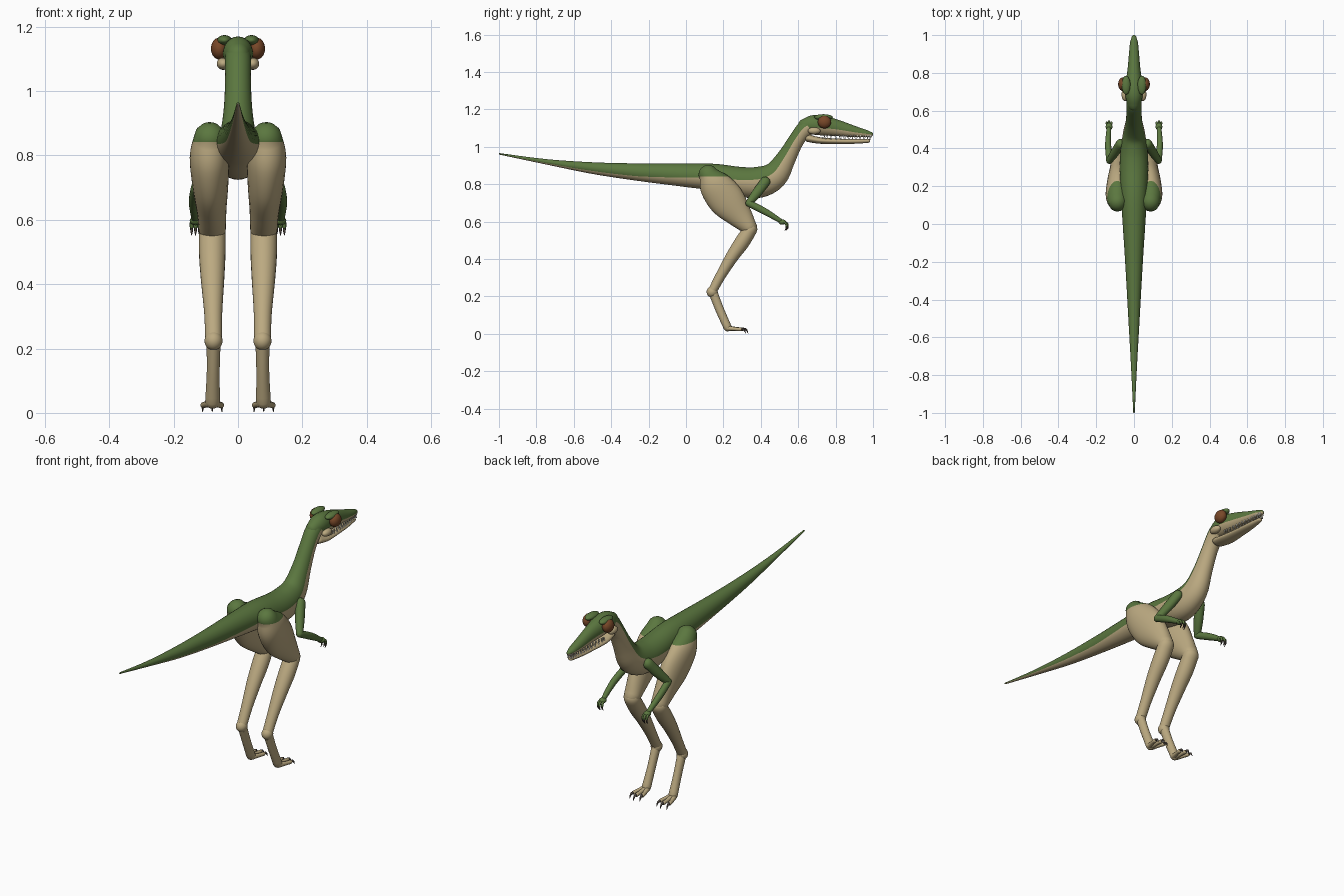
import bpy, bmesh, math
from mathutils import Vector, Matrix

if "Cube" in bpy.data.objects:
    bpy.data.objects.remove(bpy.data.objects["Cube"])


def material(name, rgb):
    m = bpy.data.materials.new(name)
    m.use_nodes = True
    m.diffuse_color = (*rgb, 1)
    m.node_tree.nodes["Principled BSDF"].inputs["Base Color"].default_value = (*rgb, 1)
    return m


GREEN = material("skin green", (0.105, 0.185, 0.05))
TAN = material("belly tan", (0.50, 0.40, 0.22))
BROWN = material("eye brown", (0.19, 0.065, 0.022))
CLAW = material("claw grey", (0.07, 0.055, 0.045))
IVORY = material("tooth ivory", (0.80, 0.77, 0.66))


def finish(name, bm, mats, angle=50):
    bmesh.ops.recalc_face_normals(bm, faces=bm.faces[:])
    mesh = bpy.data.meshes.new(name)
    bm.to_mesh(mesh)
    bm.free()
    for m in mats:
        mesh.materials.append(m)
    ob = bpy.data.objects.new(name, mesh)
    bpy.context.collection.objects.link(ob)
    bpy.ops.object.select_all(action='DESELECT')
    bpy.context.view_layer.objects.active = ob
    ob.select_set(True)
    bpy.ops.object.shade_smooth_by_angle(angle=math.radians(angle))
    return ob


def spline(pts, steps):
    """Catmull-Rom through tuples of any length."""
    p = [pts[0]] + list(pts) + [pts[-1]]
    out = []
    for a, b, c, d in zip(p, p[1:], p[2:], p[3:]):
        for i in range(steps):
            t = i / steps
            out.append([0.5 * (2*q + (r - o)*t + (2*o - 5*q + 4*r - s)*t*t
                               + (3*q - o - 3*r + s)*t**3)
                        for o, q, r, s in zip(a, b, c, d)])
    return out + [list(pts[-1])]


def loft(bm, pts, n=24, steps=4, split=None, rounded=True):
    """Skin ellipses (x, y, z, half width, half depth) along a smooth path.
    split(y) is the height on the ring where the lower colour begins."""
    st = spline(pts, steps)
    centres = [Vector(s[:3]) for s in st]
    rings = []
    for i, s in enumerate(st):
        t = (centres[min(i + 1, len(st) - 1)] - centres[max(i - 1, 0)]).normalized()
        side = (Vector((1, 0, 0)) - t * t.x).normalized()
        up = side.cross(t)
        stages = [(0, 1)]
        caps = [(math.sin(a), math.cos(a)) for a in (0.5, 0.95, 1.35)]
        r = min(s[3], s[4])
        if rounded and i == 0:
            stages = [(-o * r, k) for o, k in reversed(caps)] + stages
        elif rounded and i == len(st) - 1:
            stages += [(o * r, k) for o, k in caps]
        a0 = math.asin(split(s[1])) if split else 0
        for off, k in stages:
            ring = []
            for j in range(n):
                h = 2 * j / n
                if h < 1:
                    a = a0 + h * (math.pi - 2 * a0)
                else:
                    a = math.pi - a0 + (h - 1) * (math.pi + 2 * a0)
                ring.append(bm.verts.new(centres[i] + t * off + side * (s[3] * k * math.cos(a))
                                         + up * (s[4] * k * math.sin(a))))
            rings.append(ring)
    for a, b in zip(rings, rings[1:]):
        for j in range(n):
            f = bm.faces.new((a[j], a[(j + 1) % n], b[(j + 1) % n], b[j]))
            f.material_index = 0 if j < n // 2 else 1
    bm.faces.new(rings[0])
    bm.faces.new(rings[-1])


def tube(name, pts, mat, **kw):
    bm = bmesh.new()
    loft(bm, pts, **kw)
    return finish(name, bm, [mat, mat])


def ball(name, centre, radii, mat):
    bm = bmesh.new()
    bmesh.ops.create_uvsphere(bm, u_segments=24, v_segments=14, radius=1,
                              matrix=Matrix.Translation(centre) @ Matrix.Diagonal((*radii, 1)))
    return finish(name, bm, [mat])


# Tail, torso and neck in one sweep, green back over tan belly
bm = bmesh.new()
loft(bm, [(0, -0.997, .962, .004, .004), (0, -.75, .920, .016, .014),
          (0, -.5, .886, .030, .031), (0, -.25, .864, .044, .047),
          (0, 0, .848, .060, .063), (0, .15, .837, .070, .072),
          (0, .29, .813, .076, .079), (0, .39, .810, .072, .083),
          (0, .475, .848, .059, .072), (0, .535, .938, .045, .052),
          (0, .590, 1.035, .040, .042), (0, .640, 1.098, .041, .045),
          (0, .69, 1.115, .038, .042)],
     n=32, split=lambda y: max(-.5, min(.2, 1.1 * y - .2)))
finish("body", bm, [GREEN, TAN])

# Skull and snout, with a pale upper lip
HEAD = [(0, .635, 1.110, .036, .040), (0, .68, 1.117, .046, .052),
        (0, .74, 1.112, .045, .052), (0, .82, 1.098, .034, .042),
        (0, .90, 1.081, .027, .030), (0, .96, 1.071, .021, .020),
        (0, .989, 1.067, .012, .012)]
bm = bmesh.new()
loft(bm, HEAD, n=28, split=lambda y: -.3 + .8 * (y - .66))
finish("head", bm, [GREEN, TAN])

# Lower jaw
JAW = [(0, .655, 1.045, .036, .020), (0, .72, 1.033, .040, .017), (0, .82, 1.029, .031, .014),
       (0, .90, 1.029, .024, .013), (0, .975, 1.031, .013, .010)]
tube("lower_jaw", JAW, TAN)

# Teeth along both edges of the mouth
for name, rail, base, tip in (("upper_teeth", HEAD[2:], 1.064, 1.044),
                              ("lower_teeth", JAW[1:], 1.038, 1.054)):
    bm = bmesh.new()
    for p in spline(rail, 4):
        for s in (-1, 1):
            y = p[1] + (.009 if tip > base else 0)
            turn = Matrix.Rotation(math.pi if tip < base else 0, 4, 'X')
            bmesh.ops.create_cone(bm, cap_ends=True, segments=6, radius1=.005, radius2=0,
                                  depth=abs(tip - base),
                                  matrix=Matrix.Translation((s * p[3] * .68, y, (base + tip) / 2)) @ turn)
    finish(name, bm, [IVORY], 30)

for side, s in (("left", 1), ("right", -1)):
    def limb(part, pts, mat, **kw):
        return tube(f"{side}_{part}", [(s * p[0], *p[1:]) for p in pts], mat, **kw)

    # Eye, brow and cheek
    ball(f"{side}_eye", (s * .058, .74, 1.132), (.026, .036, .034), BROWN)
    ball(f"{side}_brow", (s * .042, .735, 1.158), (.023, .050, .016), GREEN)
    ball(f"{side}_cheek", (s * .046, .685, 1.085), (.020, .034, .019), TAN)

    # Thigh, cut level so that its top can be green
    bm = bmesh.new()
    loft(bm, [(s * .088, .118, .853, .050, .052), (s * .089, .155, .795, .061, .086),
              (s * .086, .22, .712, .056, .096), (s * .082, .29, .628, .046, .068),
              (s * .080, .338, .570, .042, .043)], n=28, steps=5)
    level = .842
    bmesh.ops.bisect_plane(bm, geom=bm.verts[:] + bm.edges[:] + bm.faces[:],
                           plane_co=(0, 0, level), plane_no=(0, 0, 1))
    for f in bm.faces:
        f.material_index = 0 if f.calc_center_median().z > level else 1
    finish(f"{side}_thigh", bm, [GREEN, TAN])

    # Lower leg
    limb("shin", [(.080, .345, .560, .041, .037), (.080, .300, .490, .041, .040),
                  (.079, .245, .410, .036, .034), (.077, .185, .310, .028, .027),
                  (.076, .142, .230, .026, .024)], TAN)
    ball(f"{side}_ankle", (s * .076, .140, .224), (.028, .030, .030), TAN)
    limb("metatarsal", [(.076, .145, .220, .022, .024), (.077, .180, .130, .020, .023),
                        (.079, .222, .035, .023, .022)], TAN)

    # Arm
    limb("upper_arm", [(.072, .425, .815, .024, .027), (.100, .380, .755, .023, .026),
                       (.130, .335, .698, .017, .018)], GREEN, n=18)
    limb("forearm", [(.130, .335, .698, .017, .018), (.137, .420, .655, .016, .018),
                     (.133, .505, .604, .012, .012)], GREEN, n=18)
    ball(f"{side}_hand", (s * .132, .515, .597), (.018, .020, .014), GREEN)

    # Toes, fingers and their claws
    for k, label in ((-1, "inner"), (0, "middle"), (1, "outer")):
        reach = .012 if k == 0 else 0
        tx, ty = .080 + .027 * k, .290 + reach
        limb(f"{label}_toe", [(.079 + .008 * k, .222, .030, .014, .014),
                              (.080 + .021 * k, .262 + reach, .026, .010, .010),
                              (tx, ty, .024, .010, .010)], TAN, n=12)
        limb(f"{label}_toe_claw", [(tx, ty + .004, .026, .007, .007),
                                   (tx + .002 * k, ty + .020, .022, .005, .005),
                                   (tx + .003 * k, ty + .030, .003, .001, .001)], CLAW, n=8)
        fx = .132 + .012 * k
        limb(f"{label}_finger", [(.132 + .007 * k, .513, .598, .007, .007),
                                 (fx, .532 + reach / 2, .592, .006, .006),
                                 (fx, .537 + reach / 2, .578, .006, .006)], GREEN, n=10)
        limb(f"{label}_finger_claw", [(fx, .537 + reach / 2, .579, .005, .005),
                                      (fx, .537 + reach / 2, .565, .004, .004),
                                      (fx, .528 + reach / 2, .552, .001, .001)], CLAW, n=8)
